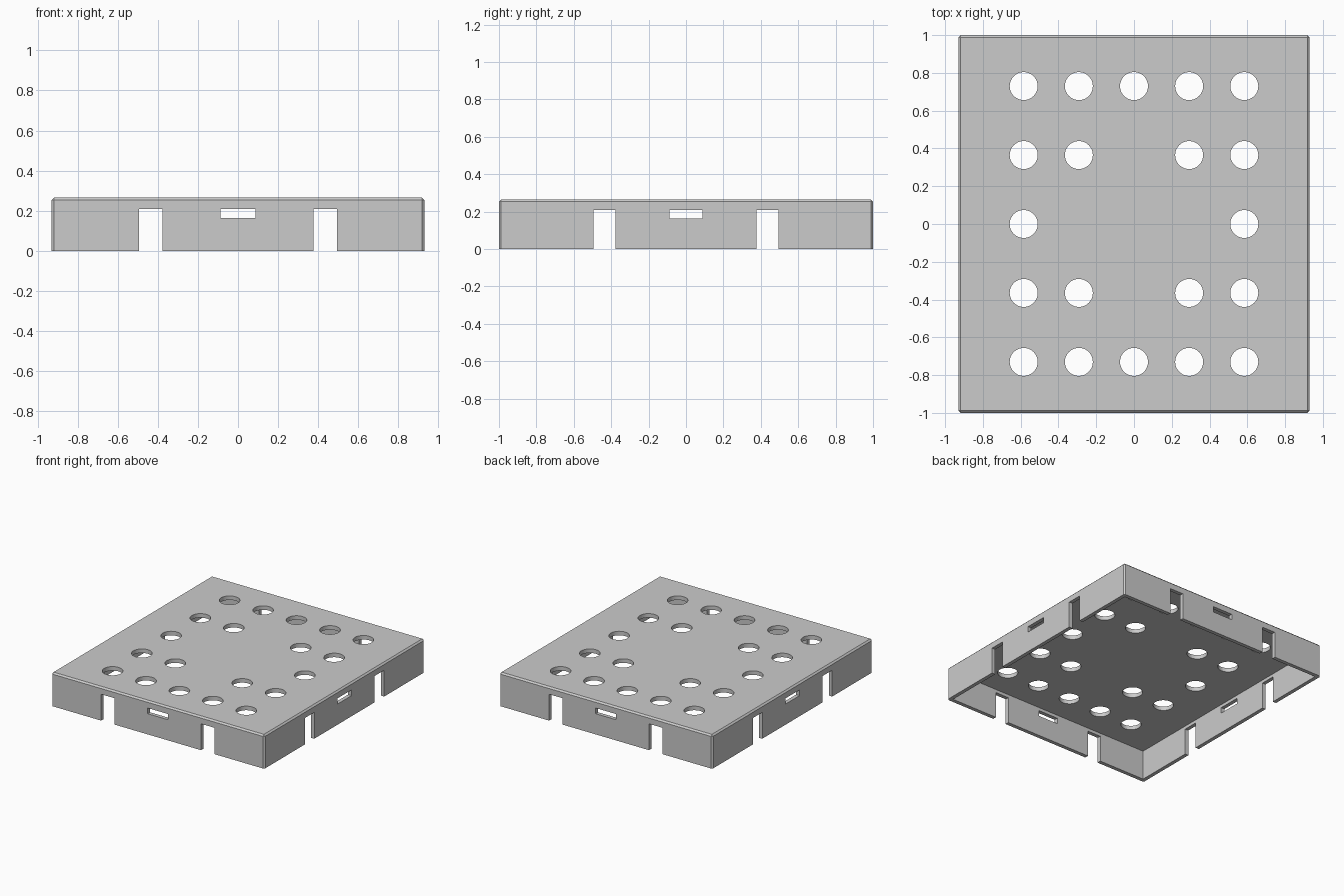
import bpy
import bmesh
from mathutils import Matrix, Vector

if "Cube" in bpy.data.objects:
    bpy.data.objects.remove(bpy.data.objects["Cube"], do_unlink=True)

W, D, H = 1.86, 2.0, 0.265      # outer size
WALL, BEVEL = 0.03, 0.012
CEILING = H - 0.032             # underside of the top plate
HOLE_R = 0.074

grey = bpy.data.materials.new("plain_grey")
grey.use_nodes = True
colour = (0.6, 0.6, 0.6, 1)
grey.diffuse_color = colour
grey.node_tree.nodes["Principled BSDF"].inputs["Base Color"].default_value = colour


def add_box(bm, centre, size):
    m = Matrix.Translation(centre) @ Matrix.Diagonal((*size, 1))
    return bmesh.ops.create_cube(bm, size=1, matrix=m)["verts"]


def make_object(name, bm):
    mesh = bpy.data.meshes.new(name)
    bm.to_mesh(mesh)
    bm.free()
    mesh.materials.append(grey)
    obj = bpy.data.objects.new(name, mesh)
    bpy.context.collection.objects.link(obj)
    return obj


# Outer block, chamfered on the top and upright edges
bm = bmesh.new()
add_box(bm, (0, 0, H / 2), (W, D, H))
edges = [e for e in bm.edges if max(v.co.z for v in e.verts) > H / 2]
bmesh.ops.bevel(bm, geom=edges, offset=BEVEL, segments=1, affect='EDGES')
tray = make_object("perforated_cover", bm)

# Hollow open at the bottom
bm = bmesh.new()
add_box(bm, (0, 0, CEILING / 2 - 0.1),
        (W - 2 * WALL, D - 2 * WALL, CEILING + 0.2))
cavity = make_object("cavity_cutter", bm)

# Openings: two notches and a slot in each wall, round holes in the top
bm = bmesh.new()
walls = [("x", W / 2), ("x", -W / 2), ("y", D / 2), ("y", -D / 2)]
openings = [(-0.436, 0.118, -0.05, 0.208), (0.436, 0.118, -0.05, 0.208),
            (0.0, 0.176, 0.163, 0.208)]
for axis, face in walls:
    for along, width, low, high in openings:
        centre = Vector((face, along, (low + high) / 2))
        size = Vector((0.15, width, high - low))
        if axis == "y":
            centre.xy = centre.yx
            size.xy = size.yx
        add_box(bm, centre, size)

for i in range(-2, 3):
    for j in range(-2, 3):
        outer = abs(i) == 2 or abs(j) == 2
        if outer and (i == 0 or j == 0) or (i and j):
            bmesh.ops.create_cone(
                bm, cap_ends=True, segments=48, radius1=HOLE_R,
                radius2=HOLE_R, depth=0.12,
                matrix=Matrix.Translation((i * 0.292, j * 0.365, H)))
openings_cutter = make_object("openings_cutter", bm)

# Cut everything out and drop the cutters
bpy.ops.object.select_all(action='DESELECT')
tray.select_set(True)
bpy.context.view_layer.objects.active = tray
for cutter in (cavity, openings_cutter):
    cutter.hide_render = True
    mod = tray.modifiers.new(cutter.name, 'BOOLEAN')
    mod.operation = 'DIFFERENCE'
    mod.solver = 'EXACT'
    mod.object = cutter
    bpy.ops.object.modifier_apply(modifier=mod.name)
    bpy.data.objects.remove(cutter, do_unlink=True)

bpy.ops.object.shade_smooth_by_angle(angle=0.5)
